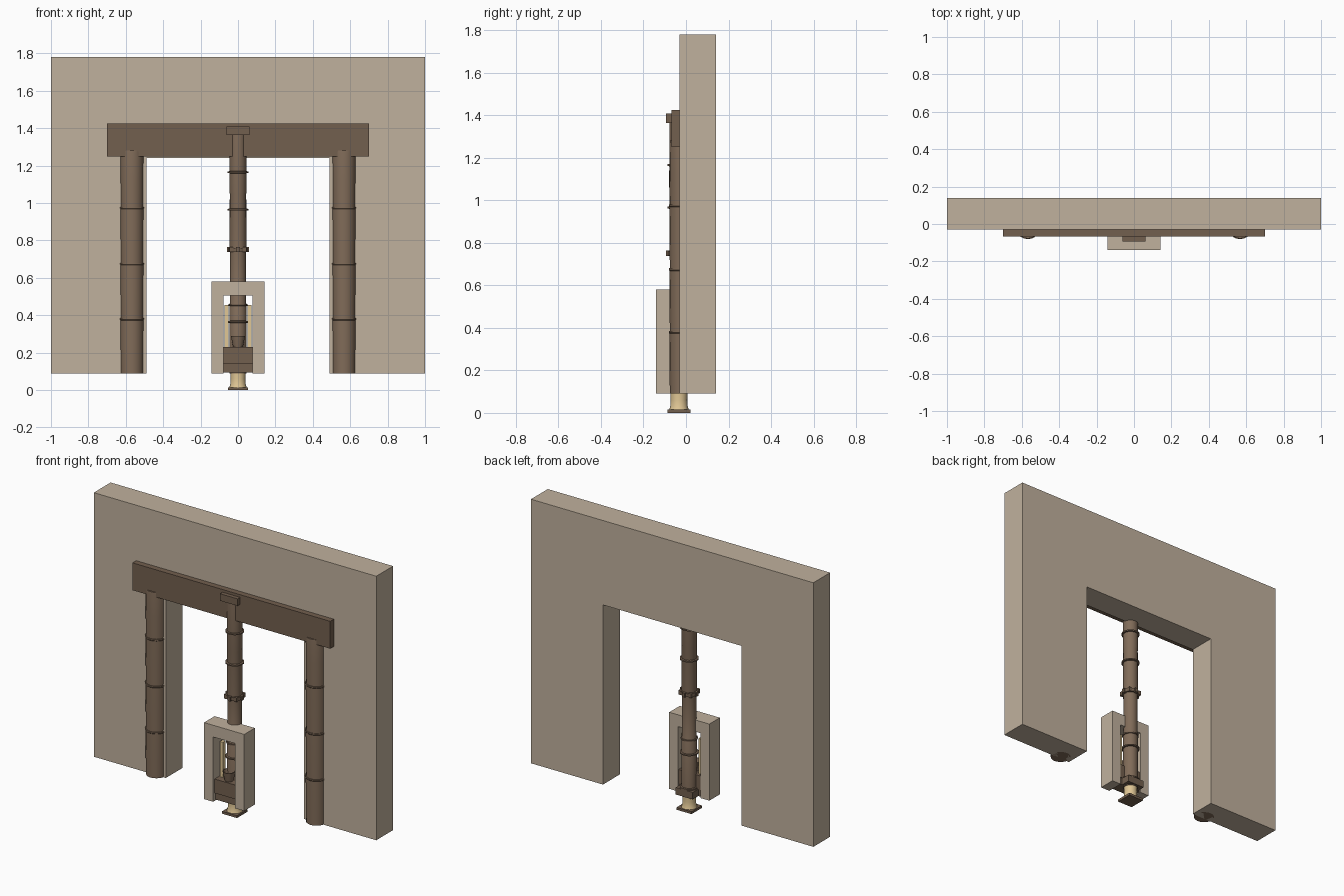
import bpy, bmesh, math

if "Cube" in bpy.data.objects:
    bpy.data.objects.remove(bpy.data.objects["Cube"])


def material(name, rgb):
    m = bpy.data.materials.new(name)
    m.diffuse_color = (*rgb, 1)
    m.use_nodes = True
    m.node_tree.nodes["Principled BSDF"].inputs["Base Color"].default_value = m.diffuse_color
    return m


STONE = material("stone", (0.53, 0.44, 0.34))
BEAM = material("dark_wood", (0.17, 0.115, 0.077))
WOOD = material("wood", (0.22, 0.15, 0.10))
TAN = material("pale_tan", (0.75, 0.57, 0.30))


def finish(name, bm, mat, smooth=False):
    bmesh.ops.recalc_face_normals(bm, faces=bm.faces[:])
    me = bpy.data.meshes.new(name)
    bm.to_mesh(me)
    bm.free()
    ob = bpy.data.objects.new(name, me)
    bpy.context.collection.objects.link(ob)
    me.materials.append(mat)
    if smooth:
        bpy.ops.object.select_all(action='DESELECT')
        ob.select_set(True)
        bpy.context.view_layer.objects.active = ob
        bpy.ops.object.shade_smooth_by_angle(angle=math.radians(35))
    return ob


def box(name, x, y, z, mat):
    bm = bmesh.new()
    bmesh.ops.create_cube(bm, size=1)
    for v in bm.verts:
        for i, (a, b) in enumerate((x, y, z)):
            v.co[i] = a if v.co[i] < 0 else b
    return finish(name, bm, mat)


def arch(name, half, inner, z0, z_in, z1, y0, y1, mat):
    # upside-down U outline pushed through the depth
    pts = [(-half, z0), (-inner, z0), (-inner, z_in), (inner, z_in),
           (inner, z0), (half, z0), (half, z1), (-half, z1)]
    bm = bmesh.new()
    f = bm.faces.new([bm.verts.new((x, y0, z)) for x, z in pts])
    r = bmesh.ops.extrude_face_region(bm, geom=[f])
    for v in r["geom"]:
        if isinstance(v, bmesh.types.BMVert):
            v.co.y = y1
    return finish(name, bm, mat)


def lathe(name, x, y, profile, mat, sides=20):
    bm = bmesh.new()
    rings = []
    for r, z in profile:
        rings.append([bm.verts.new((x + r * math.cos(2 * math.pi * i / sides),
                                    y + r * math.sin(2 * math.pi * i / sides), z))
                      for i in range(sides)])
    for a, b in zip(rings, rings[1:]):
        for i in range(sides):
            j = (i + 1) % sides
            bm.faces.new((a[i], a[j], b[j], b[i]))
    bm.faces.new(rings[0])
    bm.faces.new(rings[-1])
    return finish(name, bm, mat, True)


# gateway wall and lintel
arch("gate_wall", 1.0, 0.49, 0.09, 1.24, 1.78, -0.03, 0.14, STONE)
box("lintel_beam", (-0.7, 0.7), (-0.067, -0.02), (1.25, 1.425), BEAM)

# side columns: stacked drums with slightly flared ends
drums = [0.09, 0.385, 0.68, 0.98, 1.28]
for side, x in (("left", -0.567), ("right", 0.567)):
    prof = []
    for a, b in zip(drums, drums[1:]):
        prof += [(0.061, a), (0.0625, (a + b) / 2), (0.063, b - 0.012), (0.066, b - 0.008), (0.066, b)]
    prof[-2:] = [(0.062, 1.28)]
    lathe(side + "_column", x, -0.015, prof, WOOD)

# central column with rings and cap
CY = -0.033
lathe("central_column", 0, CY, [(0.045, 0.09), (0.045, 0.46), (0.043, 0.465), (0.043, 0.735),
                                (0.045, 0.76), (0.044, 1.05), (0.046, 1.06), (0.045, 1.37)], WOOD)
for i, z in enumerate((0.145, 0.365, 0.455, 0.965, 1.165)):
    r = 0.055 if i != 2 else 0.05
    lathe(f"column_ring_{i}", 0, CY, [(0.044, z - 0.006), (r, z - 0.004), (r, z + 0.004), (0.044, z + 0.006)], BEAM)
lathe("collar", 0, CY, [(0.044, 0.74), (0.053, 0.74), (0.053, 0.76), (0.044, 0.76)], BEAM)
for i in range(8):
    a = math.pi * i / 4
    cx, cy = 0.05 * math.cos(a), CY + 0.05 * math.sin(a)
    box(f"collar_block_{i}", (cx - 0.01, cx + 0.01), (cy - 0.01, cy + 0.01), (0.737, 0.764), BEAM)
box("column_cap", (-0.062, 0.062), (-0.093, 0.02), (1.363, 1.408), BEAM)

# foot below the column
box("column_plinth", (-0.06, 0.06), (-0.09, 0.018), (0.095, 0.14), BEAM)
lathe("foot", 0, CY, [(0.046, 0.015), (0.041, 0.03), (0.039, 0.06), (0.041, 0.1)], TAN)
box("foot_plate", (-0.053, 0.053), (CY - 0.053, CY + 0.053), (0.0, 0.015), BEAM)

# small shrine frame in front
arch("shrine_frame", 0.142, 0.078, 0.09, 0.505, 0.58, -0.14, -0.033, STONE)
box("shrine_shelf", (-0.14, 0.14), (-0.125, -0.035), (0.14, 0.23), BEAM)
box("shrine_sill", (-0.08, 0.08), (-0.115, -0.04), (0.095, 0.14), BEAM)
for side, s in (("left", -1), ("right", 1)):
    x = sorted((s * 0.05, s * 0.072))
    box(side + "_shrine_post", x, (-0.08, -0.055), (0.225, 0.455), TAN)
lathe("offering_cup", 0, -0.09, [(0.024, 0.225), (0.03, 0.25), (0.038, 0.29), (0.034, 0.29), (0.02, 0.24)], WOOD)
